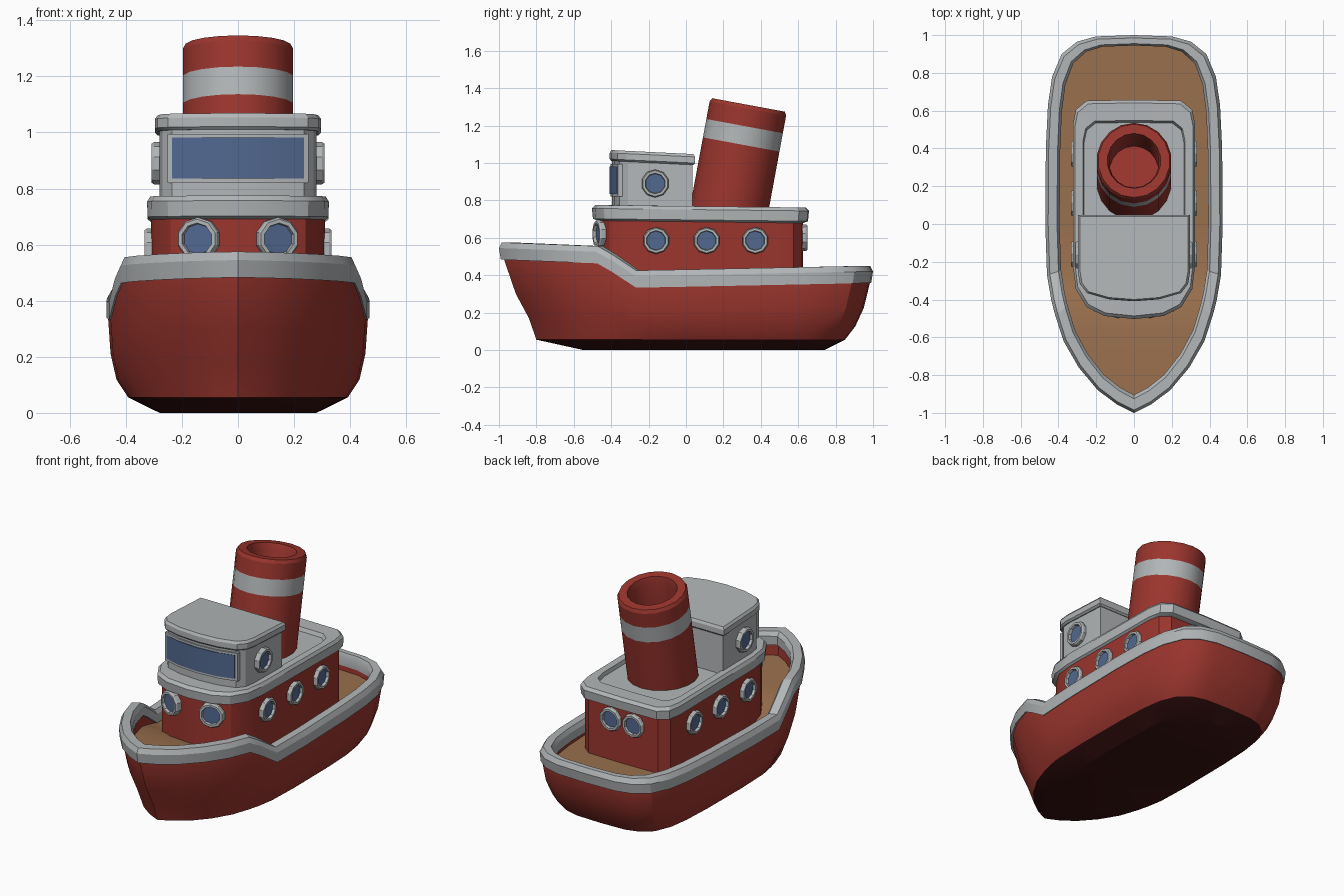
import bpy, bmesh, math
from mathutils import Vector, Matrix

cube = bpy.data.objects.get("Cube")
if cube:
    bpy.data.objects.remove(cube, do_unlink=True)


def material(name, r, g, b):
    m = bpy.data.materials.new(name)
    m.use_nodes = True
    m.diffuse_color = (r, g, b, 1)
    bsdf = next(n for n in m.node_tree.nodes if n.type == 'BSDF_PRINCIPLED')
    bsdf.inputs["Base Color"].default_value = (r, g, b, 1)
    bsdf.inputs["Roughness"].default_value = 0.7
    return m


RED = material("red paint", 0.33, 0.036, 0.027)
DARK = material("dark keel paint", 0.045, 0.006, 0.006)
GREY = material("light grey paint", 0.45, 0.47, 0.48)
WOOD = material("tan deck", 0.32, 0.16, 0.075)
BLUE = material("blue glass", 0.085, 0.14, 0.28)
parts = []


def loft(name, rings, mats, cap_mats=None, wrap=False, matrix=None):
    """Skin a stack of mirrored loops; mats colours each row, cap_mats the two ends."""
    bm = bmesh.new()
    used = []

    def face(verts, mat):
        if mat not in used:
            used.append(mat)
        f = bm.faces.new(list(dict.fromkeys(verts)))
        f.material_index = used.index(mat)

    loops = [[bm.verts.new(p) for p in ring] for ring in rings]
    n = len(loops[0])
    pairs = list(zip(loops, loops[1:])) + ([(loops[-1], loops[0])] if wrap else [])
    for row, (a, b) in enumerate(pairs):
        mat = mats[min(row, len(mats) - 1)]
        for i in range(n):
            j = (i + 1) % n
            face((a[i], a[j], b[j], b[i]), mat)
    if cap_mats:
        for loop, mat in zip((loops[0], loops[-1]), cap_mats):
            for i in range(n // 2):
                face((loop[i], loop[i + 1], loop[n - i - 1], loop[(n - i) % n]), mat)
    bmesh.ops.recalc_face_normals(bm, faces=bm.faces)
    me = bpy.data.meshes.new(name)
    bm.to_mesh(me)
    bm.free()
    for m in used:
        me.materials.append(m)
    ob = bpy.data.objects.new(name, me)
    if matrix:
        ob.matrix_world = matrix
    bpy.context.collection.objects.link(ob)
    parts.append(ob)
    return ob


def mirrored(half):
    return half + [(-x, y) for x, y in half[-2:0:-1]]


def interp(t, table):
    for (a, va), (b, vb) in zip(table, table[1:]):
        if t <= b:
            return va + (vb - va) * (t - a) / (b - a)
    return table[-1][1]


def circle(r, z, n, sy=1.0):
    return [(r * math.sin(2 * math.pi * i / n), -r * sy * math.cos(2 * math.pi * i / n), z)
            for i in range(n)]


# Hull outline seen from above, with rail and deck heights along the length
hull_plan = mirrored([(0, -1), (.09, -.955), (.19, -.88), (.29, -.76), (.37, -.62), (.415, -.48),
                      (.435, -.4), (.457, -.27), (.466, 0), (.463, .4), (.452, .63), (.43, .78),
                      (.38, .9), (.3, .965), (.2, .993), (0, 1)])
RAIL_TOP = [(-1, .575), (-.48, .555), (-.4, .51), (-.27, .425), (0, .43), (1, .45)]
DECK_TOP = [(-1, .43), (-.5, .41), (-.25, .34), (1, .34)]


def hull_ring(sx, front, back, height):
    return [(x * sx, y * (front if y < 0 else back), height(y)) for x, y in hull_plan]


def below_rail(drop, part=1.0):
    return lambda y: (interp(y, RAIL_TOP) - drop) * part


loft("hull", [
    hull_ring(.6, .55, .74, lambda y: 0),
    hull_ring(.84, .8, .85, lambda y: .055),
    hull_ring(.93, .84, .905, below_rail(.09, .35)),
    hull_ring(.975, .91, .95, below_rail(.09, .62)),
    hull_ring(.995, .975, .985, below_rail(.085)),
    hull_ring(.98, .97, .98, below_rail(.04)),
    hull_ring(.87, .92, .95, below_rail(.04)),
    hull_ring(.86, .91, .945, lambda y: interp(y, DECK_TOP)),
], [DARK, RED], (DARK, WOOD))

loft("bulwark_rail", [
    hull_ring(1.005, .99, .99, below_rail(.092)),
    hull_ring(1.008, 1, 1, below_rail(.03)),
    hull_ring(.975, .985, .985, below_rail(0)),
    hull_ring(.875, .925, .955, below_rail(0)),
    hull_ring(.845, .905, .945, below_rail(.025)),
    hull_ring(.845, .905, .945, below_rail(.08)),
], [GREY], wrap=True)

# Deckhouse and its lipped roof
house_plan = mirrored([(0, -.47), (.15, -.455), (.24, -.41), (.295, -.32), (.31, -.2), (.31, .5),
                       (.295, .575), (.24, .62), (0, .625)])


def plan_ring(plan, sx, sy, z, mid=0.0, tilt=0.0):
    return [(x * sx, mid + (y - mid) * sy, z + tilt * (y - mid)) for x, y in plan]


loft("deckhouse", [plan_ring(house_plan, 1, 1, z, .08) for z in (.32, .7)], [RED], (RED, RED))
loft("deckhouse_roof", [plan_ring(house_plan, sx, sy, z, .08, -.012) for sx, sy, z in (
    (1, 1, .685), (1.04, 1.05, .695), (1.045, 1.06, .75), (1.01, 1.03, .768),
    (.87, .86, .768), (.85, .84, .745))], [GREY], (GREY, GREY))

# Wheelhouse, its tilted roof and the curved windscreen
cabin_half = [(0, -.395), (.13, -.385), (.235, -.355), (.27, -.31), (.28, -.25), (.28, .035), (0, .035)]
cabin_plan = mirrored(cabin_half)
loft("wheelhouse", [plan_ring(cabin_plan, 1, 1, z) for z in (.735, 1.02)], [GREY], (GREY, GREY))
loft("wheelhouse_roof", [plan_ring(cabin_plan, sx, sy, z, -.18, -.05) for sx, sy, z in (
    (1.02, 1.02, 1.0), (1.06, 1.06, 1.01), (1.06, 1.06, 1.043), (1.02, 1.02, 1.058))],
    [GREY], (GREY, GREY))


def windscreen(name, grow, low, high, out, mat):
    front = [(x * grow, y) for x, y in cabin_half[:3]]
    curve = [(-x, y) for x, y in front[:0:-1]] + front
    # thin wrapped plate: outer run followed by the inner run
    loop = [(x, y - out) for x, y in curve] + [(x, y + .015) for x, y in curve[::-1]]
    half = len(curve) // 2
    loop = loop[half:] + loop[:half]
    loft(name, [[(x, y, z) for x, y in loop] for z in (low, high)], [mat], (mat, mat))


windscreen("windscreen_frame", 1.07, .82, .995, .008, GREY)
windscreen("windscreen_glass", 1.0, .835, .982, .014, BLUE)


def porthole(name, x, y, z, direction, r=.072):
    turn = Vector(direction).to_track_quat('Z', 'Y').to_matrix().to_4x4()
    rings = [circle(r, -.02, 10), circle(r, .015, 10), circle(r * .92, .024, 10),
             circle(r * .74, .024, 10), circle(r * .7, .008, 10)]
    loft(name, rings, [GREY], (GREY, BLUE), matrix=Matrix.Translation((x, y, z)) @ turn)


for side, s in (("left", 1), ("right", -1)):
    for i, y in enumerate((-.16, .11, .37)):
        porthole(f"{side}_porthole_{i + 1}", s * .31, y, .585, (s, 0, 0))
    porthole(f"{side}_front_porthole", s * .14, -.458, .62, (s * .3, -1, 0), .077)
    porthole(f"{side}_rear_porthole", s * .078, .625, .6, (0, 1, 0))
    porthole(f"{side}_wheelhouse_porthole", s * .285, -.165, .89, (s, 0, 0), .075)

# Raked funnel with a painted band and an open top
funnel = [(.2, 0), (.2, .385), (.2, .485), (.2, .58), (.19, .6), (.142, .6), (.132, .56), (.13, .3)]
loft("funnel", [circle(r, h, 18, 1.04) for r, h in funnel], [RED, GREY, RED], (RED, RED),
     matrix=Matrix.Translation((0, .225, .72)) @ Matrix.Rotation(math.radians(-10.5), 4, 'X'))

# Soft facets with sharp edges kept
bpy.ops.object.select_all(action='DESELECT')
for ob in parts:
    ob.select_set(True)
bpy.context.view_layer.objects.active = parts[0]
bpy.ops.object.shade_smooth_by_angle(angle=math.radians(25))
